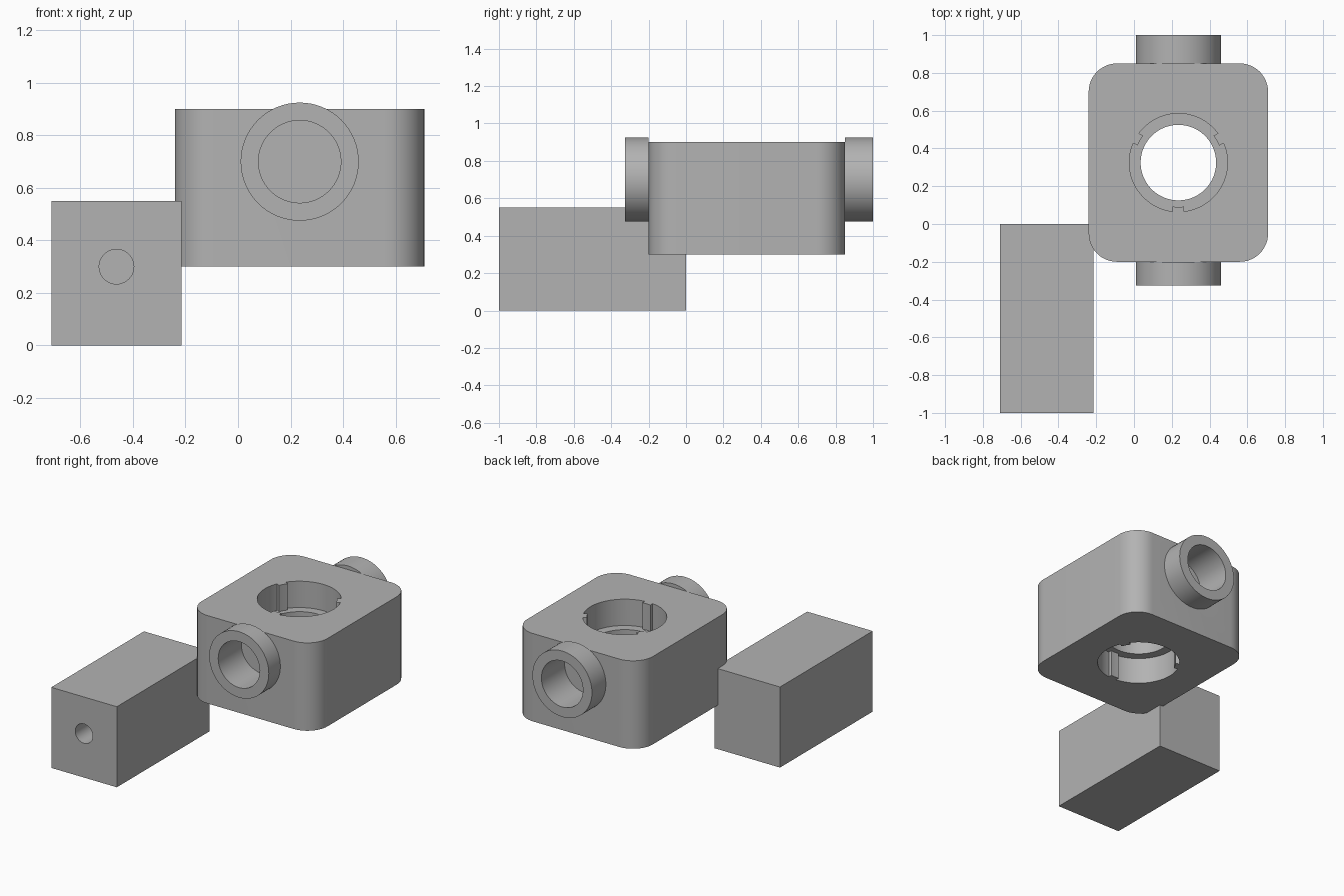
import bpy
import bmesh
from math import sin, cos, pi, radians, asin
from mathutils import Matrix, Vector

if "Cube" in bpy.data.objects:
    bpy.data.objects.remove(bpy.data.objects["Cube"])

GREY = (0.45, 0.45, 0.45, 1.0)
grey = bpy.data.materials.new("plain grey")
grey.use_nodes = True
grey.diffuse_color = GREY
grey.node_tree.nodes["Principled BSDF"].inputs["Base Color"].default_value = GREY


def circle(r, n=64):
    return [(r * cos(2 * pi * i / n), r * sin(2 * pi * i / n)) for i in range(n)]


def rounded_rect(w, d, r, steps=12):
    pts = []
    for k, (sx, sy) in enumerate([(1, 1), (-1, 1), (-1, -1), (1, -1)]):
        for i in range(steps + 1):
            a = (k + i / steps) * pi / 2
            pts.append((sx * (w / 2 - r) + r * cos(a), sy * (d / 2 - r) + r * sin(a)))
    return pts


def keyed_circle(r, r_key, half_width, steps=24):
    # circle with three square keys pointing inward
    pts = []
    a_out, a_in = asin(half_width / r), asin(half_width / r_key)
    for key in (radians(30), radians(150), radians(270)):
        pts += [(r_key * cos(key + a), r_key * sin(key + a)) for a in (-a_in, 0, a_in)]
        for i in range(steps + 1):
            a = key + a_out + (2 * pi / 3 - 2 * a_out) * i / steps
            pts.append((r * cos(a), r * sin(a)))
    return pts


def prism(name, outline, start, length, axis="Z"):
    """Extrude an outline from start, along +z or +y."""
    bm = bmesh.new()
    face = bm.faces.new([bm.verts.new((x, y, 0)) for x, y in outline])
    top = bmesh.ops.extrude_face_region(bm, geom=[face])["geom"]
    bmesh.ops.translate(bm, vec=(0, 0, length),
                        verts=[g for g in top if isinstance(g, bmesh.types.BMVert)])
    if axis == "Y":
        bm.transform(Matrix.Rotation(-pi / 2, 4, "X"))
    bm.transform(Matrix.Translation(Vector(start)))
    bmesh.ops.recalc_face_normals(bm, faces=bm.faces)
    mesh = bpy.data.meshes.new(name)
    bm.to_mesh(mesh)
    bm.free()
    mesh.materials.append(grey)
    obj = bpy.data.objects.new(name, mesh)
    bpy.context.collection.objects.link(obj)
    return obj


def activate(obj):
    bpy.ops.object.select_all(action="DESELECT")
    obj.select_set(True)
    bpy.context.view_layer.objects.active = obj


def cut(obj, *cutter_args):
    cutter = prism("cutter", *cutter_args)
    cutter.hide_render = True
    mod = obj.modifiers.new("cut", "BOOLEAN")
    mod.operation, mod.solver, mod.object = "DIFFERENCE", "EXACT", cutter
    activate(obj)
    bpy.ops.object.modifier_apply(modifier=mod.name)
    bpy.data.objects.remove(cutter)


def smooth(obj):
    activate(obj)
    bpy.ops.object.shade_smooth_by_angle(angle=radians(25))


CX, CY = 0.235, 0.325
BOTTOM, TOP = 0.30, 0.90
PORT_Z, PORT_R, PORT_BORE, PORT_DEPTH = 0.70, 0.225, 0.157, 0.25

# Housing with a through bore and a keyed socket at each end
housing = prism("housing", rounded_rect(0.95, 1.05, 0.15), (CX, CY, BOTTOM), TOP - BOTTOM)
cut(housing, circle(0.2), (CX, CY, BOTTOM - 0.1), 0.8)
socket = keyed_circle(0.26, 0.235, 0.03)
cut(housing, socket, (CX, CY, TOP - 0.18), 0.3)
cut(housing, socket, (CX, CY, BOTTOM - 0.12), 0.3)

# Front and back ports, each with a blind hole running into the housing
for name, outer, inner in (("front_port", -0.325, -0.2), ("back_port", 1.0, 0.85)):
    low, length = min(outer, inner), abs(outer - inner)
    port = prism(name, circle(PORT_R), (CX, low, PORT_Z), length, "Y")
    cut(port, circle(PORT_BORE), (CX, low - 0.1, PORT_Z), length + 0.2, "Y")
    smooth(port)
    hole_start = outer - 0.1 if outer < inner else outer - PORT_DEPTH
    cut(housing, circle(PORT_BORE), (CX, hole_start, PORT_Z), PORT_DEPTH + 0.1, "Y")
smooth(housing)

# Side block with a blind hole in its front
block = prism("side_block", [(-0.71, -1), (-0.215, -1), (-0.215, 0), (-0.71, 0)], (0, 0, 0), 0.55)
cut(block, circle(0.066, 40), (-0.463, -1.1, 0.30), 0.6, "Y")
smooth(block)
